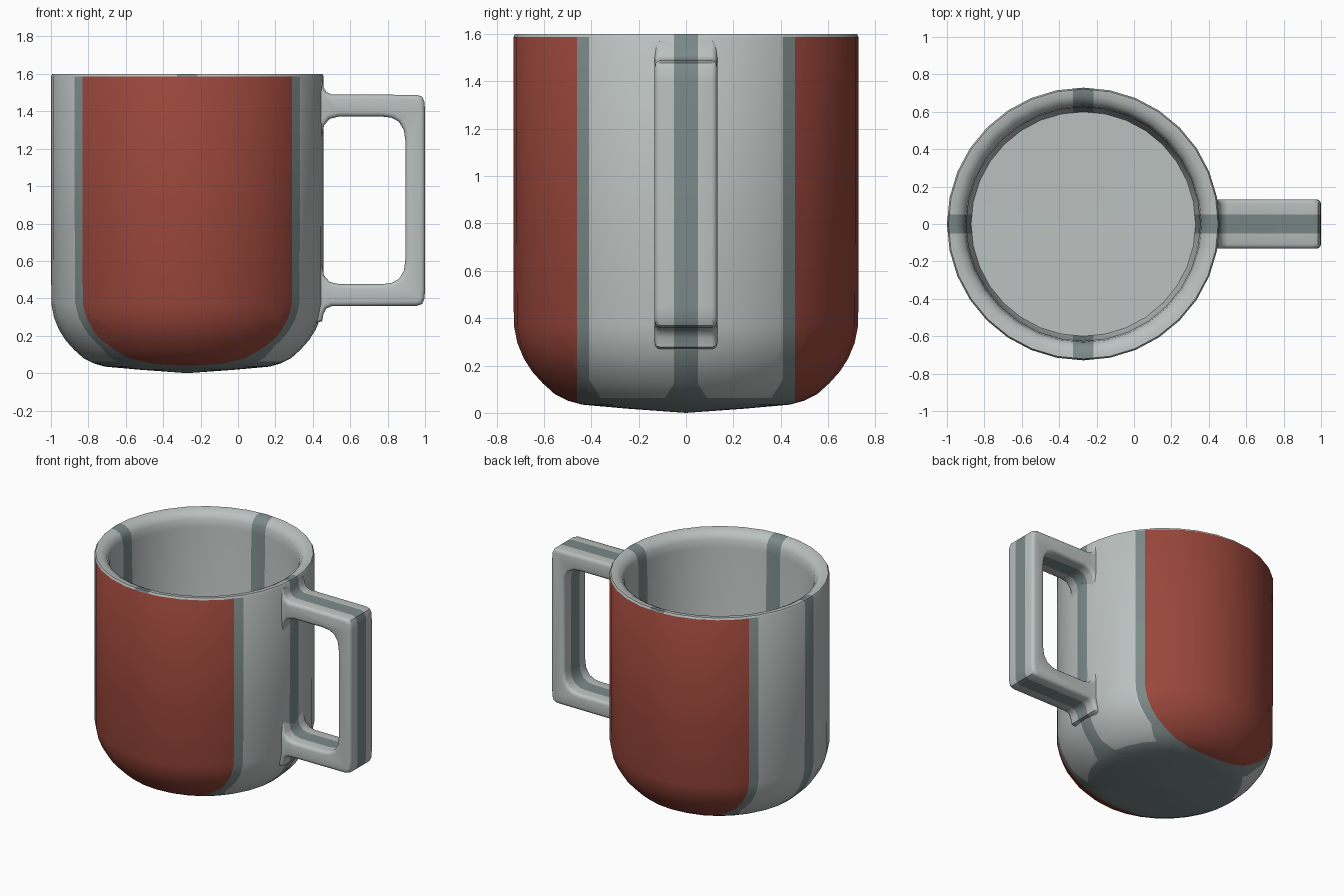
import bpy, bmesh, math
from mathutils import Vector

if "Cube" in bpy.data.objects:
    bpy.data.objects.remove(bpy.data.objects["Cube"])

CX = -0.271          # axis of the cup
LIGHT, DARK, RED = 0, 1, 2


def material(name, rgb):
    m = bpy.data.materials.new(name)
    m.diffuse_color = (*rgb, 1)
    m.use_nodes = True
    m.node_tree.nodes["Principled BSDF"].inputs["Base Color"].default_value = m.diffuse_color
    return m


MATS = [material("light_grey", (0.50, 0.54, 0.53)),
        material("dark_grey", (0.20, 0.255, 0.25)),
        material("brick_red", (0.32, 0.062, 0.043))]


def cut(bm, co, normal, keep=lambda f: True):
    """Split the chosen faces along a plane so colours get clean borders."""
    faces = [f for f in bm.faces if keep(f)]
    geom = faces + list({e for f in faces for e in f.edges}) + list({v for f in faces for v in f.verts})
    bmesh.ops.bisect_plane(bm, geom=geom, plane_co=co, plane_no=Vector(normal).normalized(), dist=1e-5)


def finish(bm, name, rule, location):
    for f in bm.faces:
        f.material_index = rule(f)
    me = bpy.data.meshes.new(name)
    bm.to_mesh(me)
    bm.free()
    ob = bpy.data.objects.new(name, me)
    bpy.context.collection.objects.link(ob)
    ob.location = location
    for m in MATS:
        me.materials.append(m)
    bpy.ops.object.select_all(action='DESELECT')
    ob.select_set(True)
    bpy.context.view_layer.objects.active = ob
    bpy.ops.object.shade_smooth_by_angle(angle=math.radians(40))
    return ob


# Cup body: one lathed profile, outside then rim then inside (radius, height)
PROFILE = [(0.25, 0.018), (0.44, 0.035), (0.50, 0.052), (0.555, 0.08), (0.605, 0.125),
           (0.65, 0.175), (0.685, 0.23), (0.712, 0.295), (0.727, 0.37), (0.729, 0.8),
           (0.729, 1.587), (0.721, 1.6), (0.685, 1.597), (0.65, 1.578), (0.632, 1.545),
           (0.625, 1.49), (0.612, 0.29), (0.60, 0.25)]
SIDES = 32
bm = bmesh.new()
rings = [[bm.verts.new((r * math.cos(math.tau * i / SIDES), r * math.sin(math.tau * i / SIDES), z))
          for i in range(SIDES)] for r, z in PROFILE]
for a, b in zip(rings, rings[1:]):
    for i in range(SIDES):
        j = (i + 1) % SIDES
        bm.faces.new((a[i], a[j], b[j], b[i]))
base, floor = bm.verts.new((0, 0, 0)), bm.verts.new((0, 0, 0.245))
for i in range(SIDES):
    j = (i + 1) % SIDES
    bm.faces.new((base, rings[0][j], rings[0][i]))
    bm.faces.new((floor, rings[-1][i], rings[-1][j]))
bmesh.ops.recalc_face_normals(bm, faces=bm.faces[:])


def inside(f):
    c = f.calc_center_median()
    return c.z > 1.59 or (c.z > 0.235 and c.xy.length < 0.67)


def outside(f):
    return not inside(f)


def low(f):
    return outside(f) and f.calc_center_median().z < 0.3


for s in (-1, 1):
    cut(bm, (0, 0.05 * s, 0), (0, 1, 0))
    cut(bm, (0.055 * s, 0, 0), (1, 0, 0), inside)
    for y in (0.41, 0.46):
        cut(bm, (0, y * s, 0), (0, 1, 0), outside)
    # clipped lower corners of the light side panels
    cut(bm, (0, 0.36 * s, 0.062), (0, -1.6 * s, 1), low)
    cut(bm, (0, 0.09 * s, 0.062), (0, 1.5 * s, 1), low)
cut(bm, (0, 0, 0.062), (0, 0, 1), low)


def cup_colour(f):
    c = f.calc_center_median()
    y = abs(c.y)
    if inside(f):
        on_floor = c.z < 0.3 and f.normal.z > 0.8
        return DARK if min(y, abs(c.x)) < 0.05 and not on_floor else LIGHT
    if y > 0.46:
        return RED
    panel = 0.05 < y < 0.41 and c.z > 0.062
    clipped = c.z < 0.062 + 1.6 * (y - 0.36) or c.z < 0.062 + 1.5 * (0.09 - y)
    return LIGHT if panel and not clipped else DARK


finish(bm, "cup_body", cup_colour, (CX, 0, 0))

# Handle: C-shaped outline (upper half mirrored), extruded in y with rounded edges
MID = 0.924
OUTER = [(0.40, 1.585), (0.45, 1.57), (0.457, 1.53), (0.472, 1.503), (0.50, 1.49),
         (0.955, 1.488), (0.985, 1.478), (0.997, 1.45), (1.0, 1.40)]
INNER = [(0.895, 1.24), (0.887, 1.30), (0.86, 1.345), (0.82, 1.366), (0.77, 1.372),
         (0.54, 1.372), (0.49, 1.36), (0.46, 1.325), (0.447, 1.26), (0.40, 1.18)]


def mirror(pts):
    return [(x, 2 * MID - z) for x, z in reversed(pts)]


outline = OUTER + mirror(OUTER) + mirror(INNER)[0:] + INNER[0:]
bm = bmesh.new()
caps = [[bm.verts.new((x, y, z)) for x, z in outline] for y in (-0.132, 0.132)]
n = len(outline)
cap_faces = [bm.faces.new(caps[0]), bm.faces.new(caps[1][::-1])]
for i in range(n):
    j = (i + 1) % n
    bm.faces.new((caps[0][i], caps[1][i], caps[1][j], caps[0][j]))
bmesh.ops.recalc_face_normals(bm, faces=bm.faces[:])
rim_edges = list({e for f in cap_faces for e in f.edges})
bmesh.ops.bevel(bm, geom=rim_edges, offset=0.03, segments=3, profile=0.5,
                affect='EDGES', clamp_overlap=True)
for s in (-1, 1):
    cut(bm, (0, 0.05 * s, 0), (0, 1, 0))
finish(bm, "handle", lambda f: DARK if abs(f.calc_center_median().y) < 0.05 else LIGHT, (0, 0, 0))
